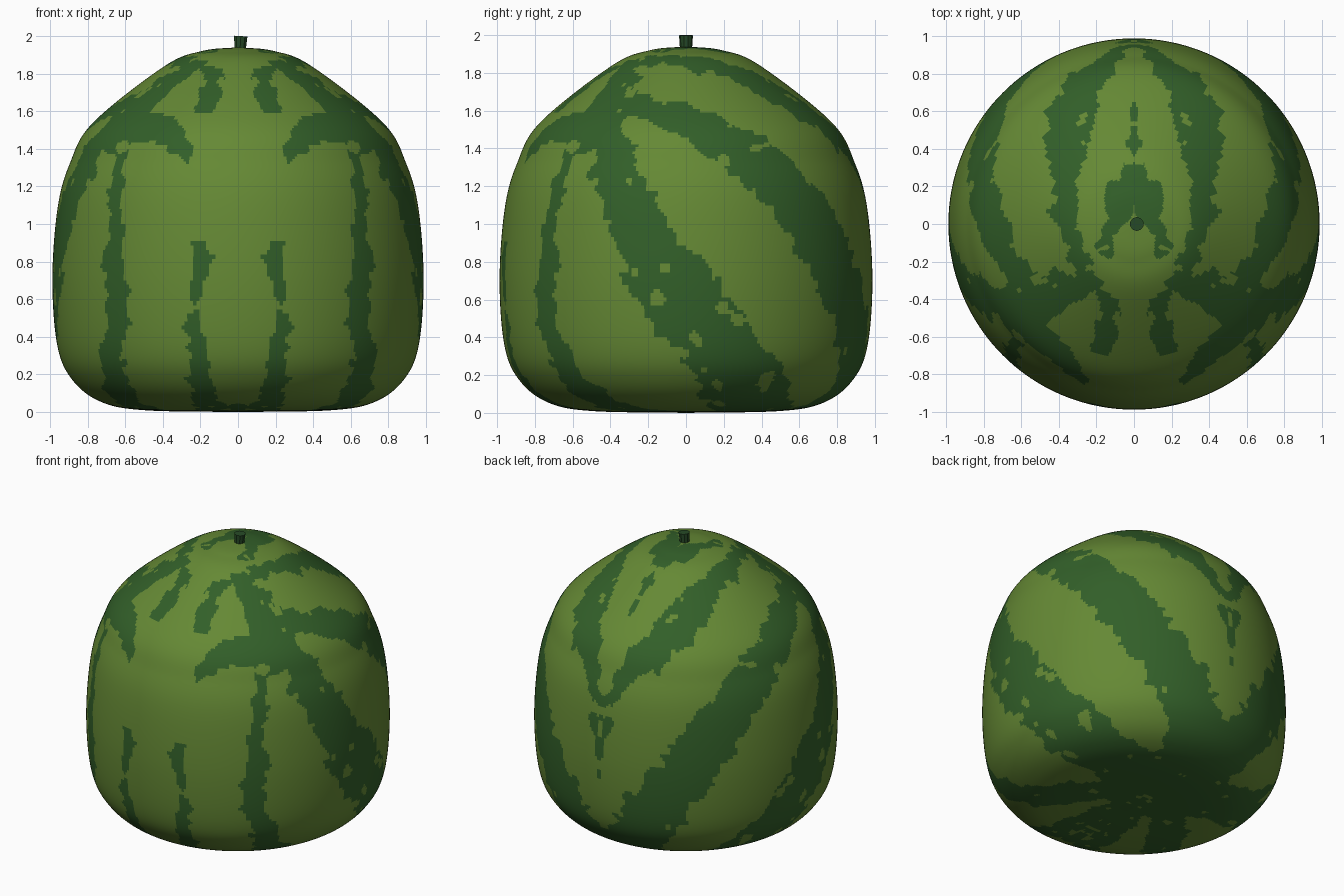
import bpy
import bmesh
import math
from mathutils import Vector, noise

cube = bpy.data.objects.get("Cube")
if cube:
    bpy.data.objects.remove(cube)


def make_material(name, colour):
    mat = bpy.data.materials.new(name)
    mat.use_nodes = True
    mat.diffuse_color = (*colour, 1)
    mat.node_tree.nodes["Principled BSDF"].inputs["Base Color"].default_value = (*colour, 1)
    return mat


light_green = make_material("light_green_rind", (.13, .25, .035))
dark_green = make_material("dark_green_stripe", (.032, .115, .022))
stem_green = make_material("stem_green", (.02, .07, .02))


def smooth_curve(points, steps):
    """Catmull-Rom curve through the points."""
    points = [Vector(p) for p in points]
    points = [points[0] * 2 - points[1], *points, points[-1] * 2 - points[-2]]
    samples = []
    for before, start, end, after in zip(points, points[1:], points[2:], points[3:]):
        leave, arrive = (end - before) / 2, (after - start) / 2
        for i in range(steps):
            t = i / steps
            ease = t * t * (3 - 2 * t)
            samples.append(start.lerp(end, ease) + leave * t * (1 - t) ** 2
                           - arrive * t * t * (1 - t))
    return samples + [points[-2]]


# Rind profile as radius and height, from the flat base to the crown
outline = [(0, 0), (.5, .01), (.73, .055), (.88, .17), (.96, .35), (.987, .7),
           (.96, 1.08), (.895, 1.32), (.77, 1.54), (.39, 1.84), (.19, 1.92), (0, 1.94)]
profile = [Vector((max(r, 0), max(z, 0))) for r, z in smooth_curve(outline, 17)]
MIDDLE = Vector((0, 0, .8))


def angle_up(radius, height):
    return math.atan2(height - MIDDLE.z, radius)


def snap(p):
    """Push a point straight out from the middle onto the rind."""
    radius = math.hypot(p.x, p.y)
    angle = angle_up(radius, p.z)
    hit = min(profile, key=lambda q: abs(angle_up(*q) - angle))
    turn = math.atan2(p.y, p.x)
    return Vector((hit.x * math.cos(turn), hit.x * math.sin(turn), hit.y))


# Stripe points placed on the rind as seen from one direction
def depth(a, z):
    radius = min(profile, key=lambda q: abs(q.y - z)).x
    return math.sqrt(max(radius * radius - a * a, 0))


def height(x, y, upper):
    half = [q for q in profile if (q.y > MIDDLE.z) == upper]
    return min(half, key=lambda q: abs(q.x - math.hypot(x, y))).y


def front(x, z):
    return Vector((x, -depth(x, z), z))


def back(x, z):
    return Vector((x, depth(x, z), z))


def side(y, z):
    return Vector((depth(y, z), y, z))


def top(x, y):
    return Vector((x, y, height(x, y, True)))


def under(x, y):
    return Vector((x, y, height(x, y, False)))


segments = []


def stripe(start_width, mid_width, end_width, *points):
    """Add a stripe whose half width changes from start to middle to end."""
    path = [snap(p) for p in smooth_curve(points, 4)]
    last = len(path) - 1

    def width(i):
        t = 2 * i / last
        if t < 1:
            return start_width + (mid_width - start_width) * t
        return mid_width + (end_width - mid_width) * (t - 1)

    for i in range(last):
        step = path[i + 1] - path[i]
        segments.append((path[i], step, 1 / step.length_squared, width(i), width(i + 1)))


base_pole = under(0, .35)
# Front stripes rising from the base
stripe(.1, .05, 0, base_pole, under(0, -.4), front(0, .12))
stripe(.1, .055, .03, base_pole, front(.17, .08), front(.23, .5), front(.2, .87))
stripe(.14, .09, .03, base_pole, front(.59, .06), front(.65, .55), front(.62, 1.38))
# Shoulder arch and the broad flank stripe below it
stripe(.04, .08, .13, front(.29, 1.36), front(.45, 1.53), side(-.45, 1.52))
stripe(.1, .2, .22, side(-.45, 1.52), side(-.17, .8), side(.25, .25), base_pole)
# Hook around the pale crown patch
stripe(.045, .045, .13, top(.18, -.64), top(.13, -.46), top(.28, -.31), top(.66, -.5))
# Rear stripes sweeping over the crown to the back
stripe(.05, .18, .2, top(.55, -.38), side(0, 1.56), side(.4, 1.3), side(.78, .8),
       back(.24, .23), base_pole)
stripe(.03, .13, 0, top(.26, -.31), top(.37, .1), top(.34, .6), back(.1, 1.27), back(0, .62))
stripe(.03, .09, 0, top(.15, -.1), top(.1, .07), top(0, .3), top(0, .72))


def is_striped(p):
    """Inside a ragged stripe and not in one of its pale flecks."""
    ragged = .06 * noise.noise(p * 7) + .045 * noise.noise(p * 17)
    if noise.noise(p * 11) > .5:
        ragged -= .15
    for origin, step, inverse, w0, w1 in segments:
        offset = p - origin
        t = min(max(offset.dot(step) * inverse, 0), 1)
        reach = w0 + (w1 - w0) * t + ragged
        if reach > 0 and (offset - step * t).length_squared < reach * reach:
            return True
    return False


# Rind: half a lathe, mirrored across x
bm = bmesh.new()
verts = [bm.verts.new((0, -r, z)) for r, z in profile]
edges = [bm.edges.new(pair) for pair in zip(verts, verts[1:])]
bmesh.ops.spin(bm, geom=verts + edges, cent=(0, 0, 0), axis=(0, 0, 1),
               angle=math.pi, steps=180, use_duplicate=False)
bmesh.ops.remove_doubles(bm, verts=bm.verts[:], dist=.00001)
bm.normal_update()
inward = [f for f in bm.faces if f.normal.dot(f.calc_center_median() - MIDDLE) < 0]
bmesh.ops.reverse_faces(bm, faces=inward)
for f in bm.faces:
    f.smooth = True
    centre = f.calc_center_median()
    centre.x = abs(centre.x)
    f.material_index = int(is_striped(centre))
mesh = bpy.data.meshes.new("rind")
bm.to_mesh(mesh)
bm.free()
mesh.materials.append(light_green)
mesh.materials.append(dark_green)
rind = bpy.data.objects.new("rind", mesh)
bpy.context.collection.objects.link(rind)
mirror = rind.modifiers.new("mirror", 'MIRROR')
mirror.merge_threshold = .00002

# Stem: short, slightly tilted stub
bpy.ops.mesh.primitive_cone_add(vertices=10, radius1=.03, radius2=.037, depth=.1,
                                location=(.012, 0, 1.949), rotation=(0, .06, 0))
stem = bpy.context.object
stem.name = "stem"
stem.data.materials.append(stem_green)
